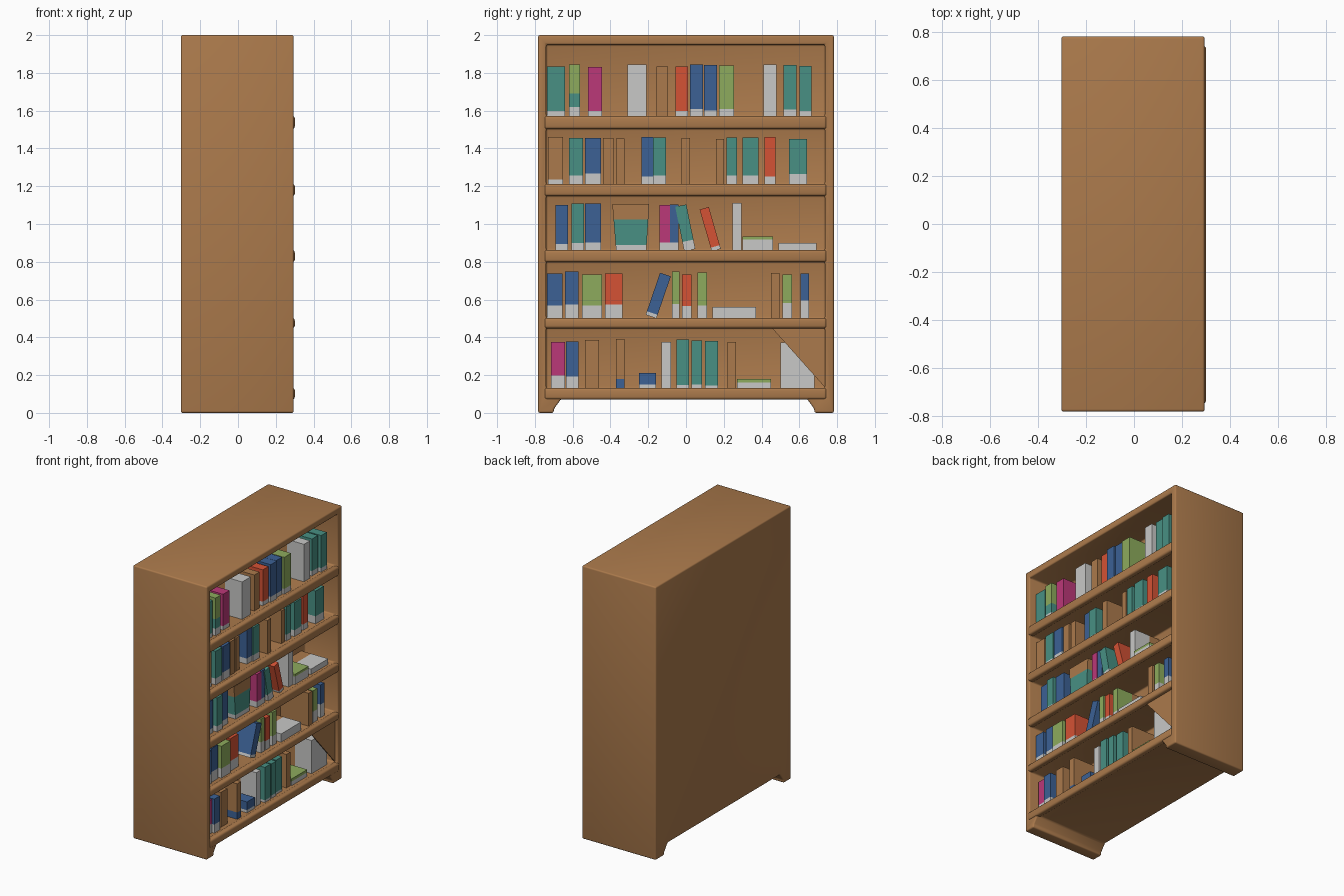
import bpy, bmesh, random
from mathutils import Matrix, Vector

if "Cube" in bpy.data.objects:
    bpy.data.objects.remove(bpy.data.objects["Cube"])

random.seed(4)

# ---- flat colours ----
COLOURS = {
    "brown": (0.41, 0.195, 0.072), "teal": (0.065, 0.28, 0.23),
    "blue": (0.045, 0.12, 0.30), "magenta": (0.50, 0.04, 0.19),
    "red": (0.66, 0.085, 0.035), "green": (0.27, 0.41, 0.11),
    "white": (0.58, 0.58, 0.57),
}
MATS = {}
for name, c in COLOURS.items():
    MATS[name] = bpy.data.materials.new(name)
    MATS[name].diffuse_color = (*c, 1)


def finish(name, bm, colours):
    bmesh.ops.recalc_face_normals(bm, faces=bm.faces)
    me = bpy.data.meshes.new(name)
    bm.to_mesh(me)
    bm.free()
    for c in colours:
        me.materials.append(MATS[c])
    ob = bpy.data.objects.new(name, me)
    bpy.context.collection.objects.link(ob)
    return ob


def prism(bm, profile, x0, x1):
    """Extrude a (y, z) outline from x0 to x1."""
    a = [bm.verts.new((x0, y, z)) for y, z in profile]
    b = [bm.verts.new((x1, y, z)) for y, z in profile]
    bm.faces.new(a)
    bm.faces.new(b[::-1])
    for i in range(len(a)):
        j = (i + 1) % len(a)
        bm.faces.new((a[i], b[i], b[j], a[j]))


def rect(y0, y1, z0, z1):
    return [(y0, z0), (y1, z0), (y1, z1), (y0, z1)]


def slice_at(bm, co, no):
    bmesh.ops.bisect_plane(bm, geom=bm.verts[:] + bm.edges[:] + bm.faces[:],
                           plane_co=co, plane_no=no)


def activate(ob):
    bpy.ops.object.select_all(action='DESELECT')
    bpy.context.view_layer.objects.active = ob
    ob.select_set(True)


def bevel(ob, width, segments=3):
    m = ob.modifiers.new("round", 'BEVEL')
    m.width, m.segments = width, segments
    m.limit_method = 'ANGLE'
    activate(ob)
    bpy.ops.object.modifier_apply(modifier=m.name)
    bpy.ops.object.shade_smooth_by_angle()


# ---- case: one block with five bays and a gap between the feet cut out ----
BACK = 0.03
TOPS = [0.13, 0.50, 0.86, 1.21, 1.57]       # shelf top heights
UNDERS = [0.45, 0.80, 1.15, 1.505, 1.95]    # underside above each shelf

bm = bmesh.new()
prism(bm, rect(-0.783, 0.783, 0, 2), -0.303, 0.295)
case = finish("bookcase_body", bm, ["brown"])

bm = bmesh.new()
for z0, z1 in zip(TOPS, UNDERS):
    prism(bm, rect(-0.74, 0.735, z0, z1), BACK, 0.5)
prism(bm, [(-0.70, -0.1), (0.68, -0.1), (0.68, 0.02), (0.64, 0.075),
           (-0.66, 0.075), (-0.70, 0.02)], -0.6, 0.6)
cutter = finish("bay_cutter", bm, ["brown"])
cutter.hide_render = True

cut = case.modifiers.new("bays", 'BOOLEAN')
cut.object, cut.operation, cut.solver = cutter, 'DIFFERENCE', 'EXACT'
activate(case)
bpy.ops.object.modifier_apply(modifier=cut.name)
bpy.data.objects.remove(cutter)
bevel(case, 0.014)

# ---- rounded shelf edges standing slightly proud of the sides ----
for z1, z0 in zip(TOPS, [0.073] + UNDERS[:-1]):
    bm = bmesh.new()
    prism(bm, rect(-0.75, 0.745, z0 - 0.002, z1 + 0.002), 0.26, 0.301)
    bevel(finish("shelf_edge", bm, ["brown"]), 0.014)

# ---- sloping web across the lower right corner ----
bm = bmesh.new()
prism(bm, [(0.45, 0.455), (0.74, 0.13), (0.74, 0.455)], 0.262, 0.27)
finish("corner_web", bm, ["brown"])

# ---- books: coloured at the front, plain brown towards the back ----
PLAIN = 0.11


def book(colour, y0, y1, z, h, foot=0.0, lean=0.0, band=None):
    if colour in ("brown", "white"):
        foot = 0
    bm = bmesh.new()
    prism(bm, rect(y0, y1, z, z + h), BACK - 0.005,
          0.245 + random.uniform(-0.01, 0.01))
    slice_at(bm, (PLAIN, 0, 0), (1, 0, 0))
    levels = [z + foot] if foot else [z]
    if foot:                       # pale label round the base
        slice_at(bm, (0, 0, z + foot), (0, 0, 1))
    if band:                       # extra stripe above the label
        slice_at(bm, (0, 0, z + foot + 0.07), (0, 0, 1))
    for f in bm.faces:
        c = f.calc_center_median()
        if c.x < PLAIN:
            f.material_index = 2
        elif c.z < z + foot:
            f.material_index = 1
        elif band and c.z < z + foot + 0.07:
            f.material_index = 3
    if lean:
        pivot = Vector((0, (y0 + y1) / 2, z))
        bmesh.ops.rotate(bm, cent=pivot, verts=bm.verts,
                         matrix=Matrix.Rotation(lean, 3, 'X'))
    return finish(colour + "_book", bm, [colour, "white", "brown", band or colour])


def row(z, h, foot, books):
    for colour, y0, y1 in books:
        book(colour, y0, y1, z, h + random.uniform(-0.008, 0.008),
             foot * random.uniform(0.8, 1.2))


row(1.57, 0.268, 0.035, [
    ("teal", -.735, -.64), ("magenta", -.52, -.445),
    ("white", -.31, -.21), ("brown", -.155, -.095), ("red", -.055, .01),
    ("blue", .02, .09), ("blue", .095, .165), ("green", .175, .255),
    ("white", .41, .48), ("teal", .515, .585), ("teal", .6, .665)])
book("green", -.62, -.56, 1.57, .275, .05, band="teal")
row(1.21, 0.245, 0.05, [
    ("teal", -.62, -.545), ("blue", -.535, -.45),
    ("brown", -.44, -.385), ("brown", -.37, -.325), ("blue", -.235, -.175),
    ("teal", -.175, -.105), ("brown", -.025, .02), ("brown", .16, .2),
    ("teal", .215, .27), ("teal", .3, .385), ("red", .415, .475),
    ("teal", .545, .64)])
book("brown", -.73, -.65, 1.235, .225)
book("white", -.73, -.65, 1.21, .025)
row(0.86, 0.245, 0.035, [
    ("blue", -.69, -.625), ("teal", -.605, -.54), ("blue", -.535, -.45),
    ("magenta", -.14, -.085), ("blue", -.085, -.04), ("white", .245, .295)])
row(0.50, 0.24, 0.08, [
    ("blue", -.735, -.655), ("blue", -.64, -.57), ("green", -.55, -.445),
    ("red", -.43, -.335), ("green", -.075, -.035), ("red", -.02, .03),
    ("green", .06, .11), ("brown", .45, .495), ("green", .51, .56),
    ("blue", .605, .65)])
row(0.13, 0.25, 0.07, [
    ("magenta", -.715, -.64), ("blue", -.635, -.57), ("brown", -.535, -.46),
    ("white", -.13, -.08), ("brown", .22, .265), ("white", .5, .68)])
row(0.13, 0.25, 0.018, [
    ("teal", -.05, .015), ("teal", .03, .085), ("teal", .1, .17)])
book("brown", -.37, -.325, .18, .21)
book("blue", -.37, -.325, .13, .05)

# leaning books
book("teal", -.01, .05, .862, .24, .05, lean=.2)
book("red", .135, .185, .862, .23, .02, lean=.28)
book("blue", -.215, -.155, .51, .235, .02, lean=-.33)

# books lying flat
book("green", .3, .46, .86, .075, .058)
book("white", .49, .69, .86, .04)
book("white", .14, .37, .50, .06)
book("green", .27, .45, .13, .05, .03)
book("blue", -.25, -.16, .13, .08, .02)

# ---- tapered storage pot: pale base, teal band, brown rim ----
bm = bmesh.new()
prism(bm, [(-.37, .86), (-.21, .86), (-.195, 1.105), (-.39, 1.105)], BACK, 0.24)
for cut_z in (0.89, 1.025):
    slice_at(bm, (0, 0, cut_z), (0, 0, 1))
for f in bm.faces:
    cz = f.calc_center_median().z
    f.material_index = 0 if cz < 0.89 else (1 if cz < 1.025 else 2)
finish("storage_pot", bm, ["white", "teal", "brown"])

for m in bpy.data.materials:
    if m.users and not m.is_grease_pencil:
        m.use_nodes = True
        m.node_tree.nodes["Principled BSDF"].inputs["Base Color"].default_value = m.diffuse_color
